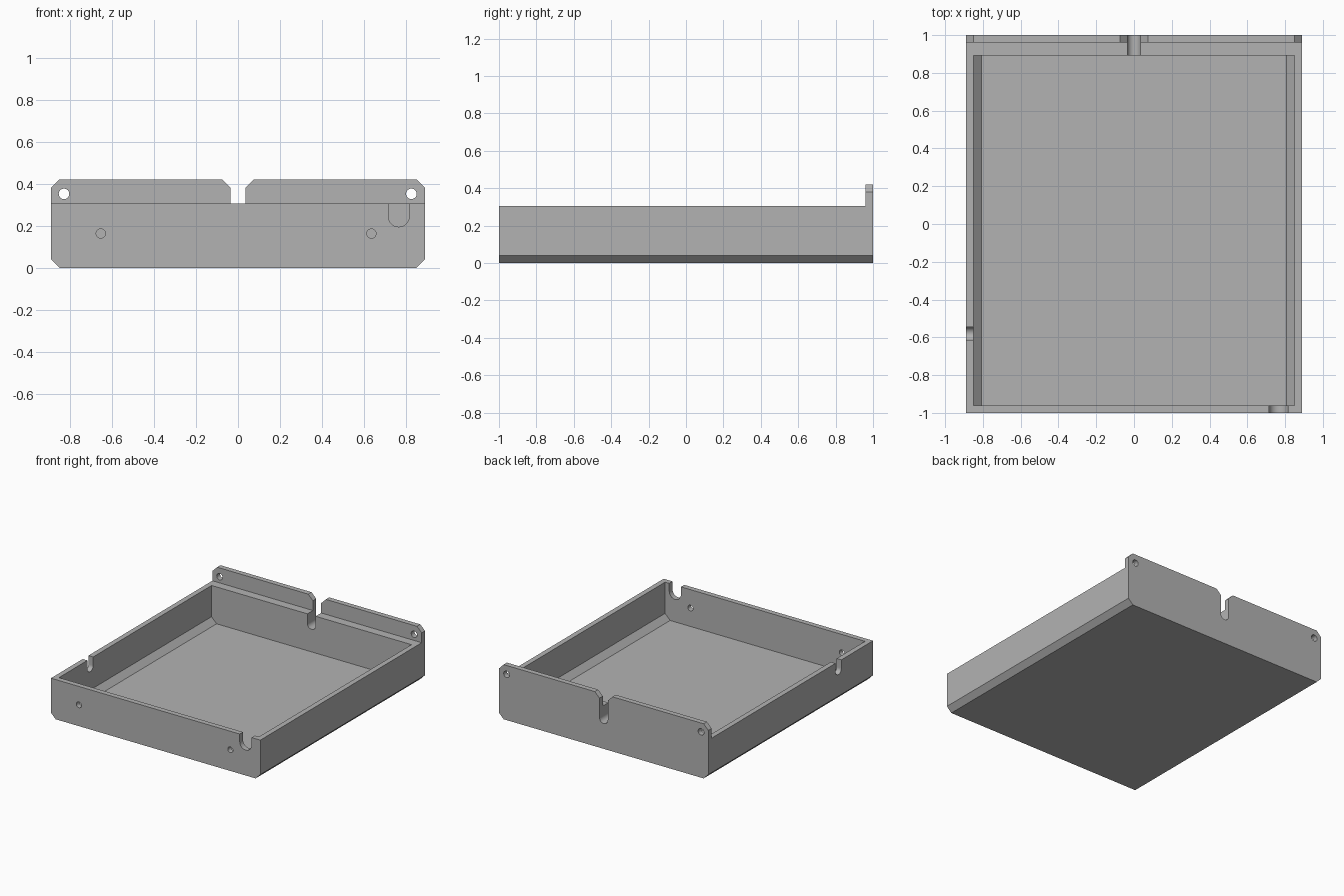
import bpy, bmesh
from math import sin, cos, pi

cube = bpy.data.objects.get("Cube")
if cube:
    bpy.data.objects.remove(cube, do_unlink=True)

W, H, RIM, CH, WALL = 0.89, 0.42, 0.305, 0.04, 0.04

grey = bpy.data.materials.new("plain grey")
grey.use_nodes = True
grey.diffuse_color = (0.45, 0.45, 0.45, 1)
grey.node_tree.nodes["Principled BSDF"].inputs["Base Color"].default_value = (0.45, 0.45, 0.45, 1)


def prism(name, profile, start, end, axis="y"):
    """Extrude a (across, z) profile along the x or y axis."""
    bm = bmesh.new()
    place = (lambda u, z: (u, start, z)) if axis == "y" else (lambda u, z: (start, u, z))
    face = bm.faces.new([bm.verts.new(place(u, z)) for u, z in profile])
    grown = bmesh.ops.extrude_face_region(bm, geom=[face])["geom"]
    length = end - start
    bmesh.ops.translate(bm, verts=[v for v in grown if isinstance(v, bmesh.types.BMVert)],
                        vec=(0, length, 0) if axis == "y" else (length, 0, 0))
    bmesh.ops.recalc_face_normals(bm, faces=bm.faces)
    mesh = bpy.data.meshes.new(name)
    bm.to_mesh(mesh)
    bm.free()
    mesh.materials.append(grey)
    obj = bpy.data.objects.new(name, mesh)
    bpy.context.collection.objects.link(obj)
    return obj


def arc(u, z, r, start, end, steps):
    return [(u + r * cos(start + (end - start) * i / steps),
             z + r * sin(start + (end - start) * i / steps)) for i in range(steps + 1)]


def circle(u, z, r):
    return arc(u, z, r, 0, 2 * pi, 32)[:-1]


def slot(u, bottom, r, flare=False):
    """Open-topped slot with a round bottom, optionally flared at the lip."""
    sides = [(r, H - CH), (r + 0.1, H - CH + 0.1)] if flare else [(r, H + 0.1)]
    right = [(u + a, z) for a, z in sides]
    left = [(u - a, z) for a, z in reversed(sides)]
    return arc(u, bottom + r, r, pi, 2 * pi, 16) + right + left


def mirrored(half):
    return half + [(-u, z) for u, z in reversed(half)]


# Tray body with chamfered long edges
tray = prism("tray", mirrored([(W - CH, 0), (W, CH), (W, H - CH), (W - CH, H)]), -1, 1)

# Cavity, rim step, cable slots and screw holes
inside = W - WALL
cutters = [
    prism("rim_step_cutter", mirrored([(1, RIM), (1, 0.6)]), -1.1, 0.96),
    prism("cavity_cutter", mirrored([(inside - 0.043, 0.022), (inside, 0.065), (inside, 0.5)]), -0.96, 0.893),
    prism("back_slot_cutter", slot(0, 0.195, 0.035, True), 0.8, 1.1),
    prism("front_slot_cutter", slot(0.765, 0.195, 0.05), -1.1, -0.9),
    prism("side_slot_cutter", slot(-0.58, 0.205, 0.035), -1.0, -0.8, "x"),
]
for x in (-0.653, 0.635):
    cutters.append(prism("front_hole_cutter", circle(x, 0.163, 0.022), -1.1, -0.9))
for x in (-0.828, 0.825):
    cutters.append(prism("lip_hole_cutter", circle(x, 0.352, 0.025), 0.9, 1.1))

bpy.context.view_layer.objects.active = tray
for cutter in cutters:
    mod = tray.modifiers.new("cut", "BOOLEAN")
    mod.operation, mod.solver, mod.object = "DIFFERENCE", "EXACT", cutter
    bpy.ops.object.modifier_apply(modifier=mod.name)
    bpy.data.objects.remove(cutter, do_unlink=True)

# Smooth slot and hole walls, crisp edges elsewhere
bpy.ops.object.select_all(action="DESELECT")
tray.select_set(True)
bpy.ops.object.shade_smooth_by_angle()
